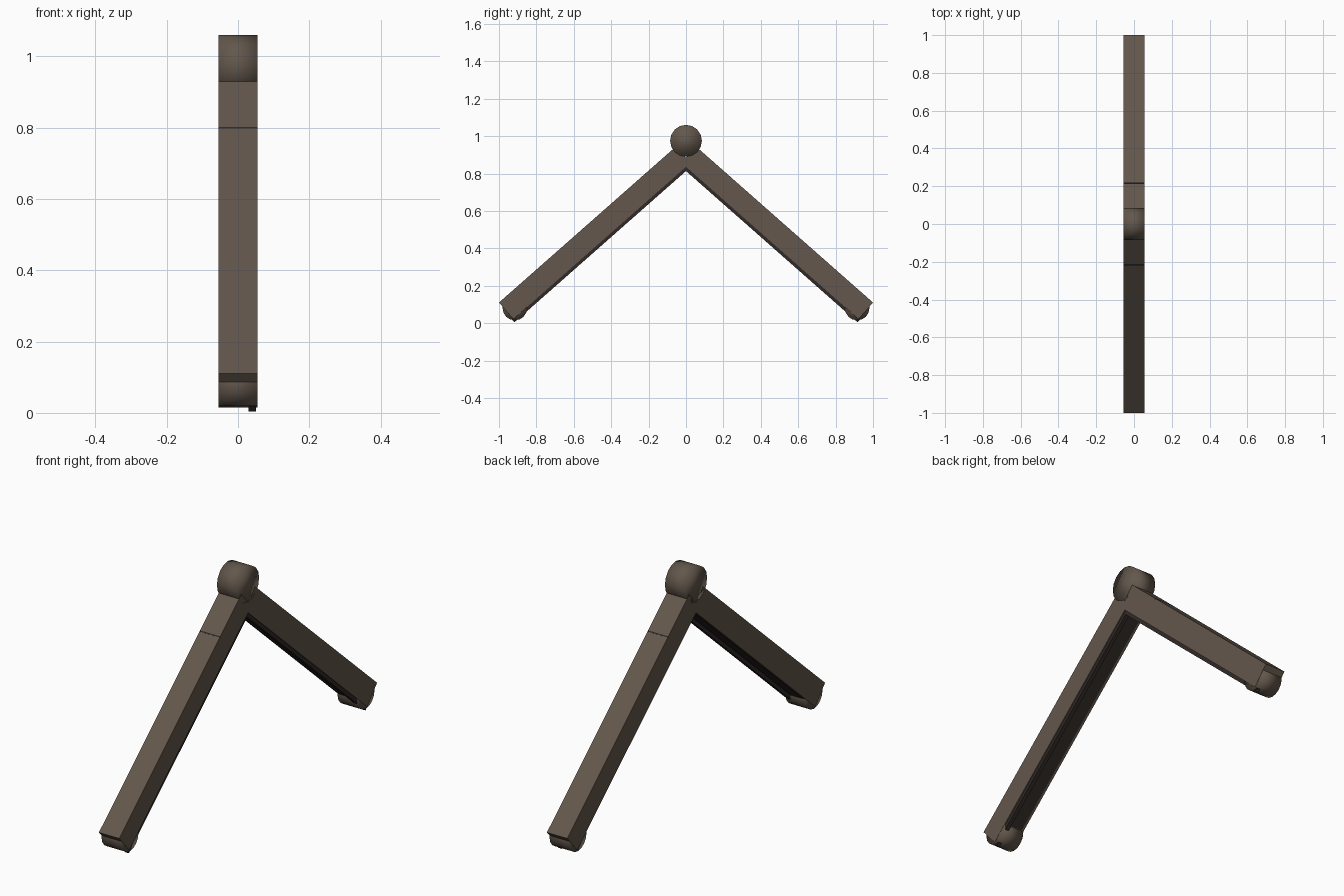
import bpy, bmesh, math

if "Cube" in bpy.data.objects:
    bpy.data.objects.remove(bpy.data.objects["Cube"])

ANG = math.radians(41.4)
U = (-math.cos(ANG), math.sin(ANG))    # up along the arm
N = (-math.sin(ANG), -math.cos(ANG))   # from outer face to underside


def material(name, rgb):
    m = bpy.data.materials.new(name)
    m.diffuse_color = (*rgb, 1)
    m.use_nodes = True
    m.node_tree.nodes["Principled BSDF"].inputs["Base Color"].default_value = m.diffuse_color
    return m


BROWN = material("brown", (0.125, 0.096, 0.072))
DARK = material("dark", (0.03, 0.022, 0.02))


def finish(bm, name, mat, smooth=False):
    bmesh.ops.recalc_face_normals(bm, faces=bm.faces)
    for f in bm.faces:
        f.smooth = smooth
    me = bpy.data.meshes.new(name)
    bm.to_mesh(me)
    bm.free()
    me.materials.append(mat)
    ob = bpy.data.objects.new(name, me)
    bpy.context.collection.objects.link(ob)
    return ob


def prism(name, pts, x0, x1, side, mat):
    """Extrude a profile given as (along arm, depth) points between x0 and x1."""
    bm = bmesh.new()
    vs = []
    for s, t in pts:
        y = 1.0 + s * U[0] + t * N[0]
        z = 0.11 + s * U[1] + t * N[1]
        vs.append(bm.verts.new((x0, side * y, z)))
    face = bm.faces.new(vs)
    ext = bmesh.ops.extrude_face_region(bm, geom=[face])
    for v in ext["geom"]:
        if isinstance(v, bmesh.types.BMVert):
            v.co.x = x1
    return finish(bm, name, mat)


def box(s0, s1, t0, t1):
    return [(s0, t0), (s1, t0), (s1, t1), (s0, t1)]


def knuckle(name, y, z, r, half):
    """Round hinge barrel lying along x, smoothly shaded."""
    bm = bmesh.new()
    bmesh.ops.create_cone(bm, cap_ends=True, segments=16, radius1=r, radius2=r, depth=half * 2)
    for v in bm.verts:
        v.co = (v.co.z, y + v.co.x, z + v.co.y)
    return finish(bm, name, BROWN, True)


# Top hinge
knuckle("top_hinge", 0, 0.975, 0.085, 0.055)

for side, tag in ((-1, "front"), (1, "back")):
    # Main beam and the tongue that enters the hinge
    prism(tag + "_beam", box(0, 1.262, 0, 0.117), -0.055, 0.055, side, BROWN)
    prism(tag + "_tongue", box(1.25, 1.30, 0.003, 0.06), -0.05, 0.05, side, BROWN)
    # Underside rail along one edge, and inset panel
    prism(tag + "_rail", box(-0.008, 1.25, 0.11, 0.134), 0.03, 0.05, side, DARK)
    prism(tag + "_under_panel", box(0.1, 1.22, 0.11, 0.119), -0.042, 0.022, side, DARK)
    # Seam across the outer face
    prism(tag + "_seam", box(1.04, 1.046, -0.0006, 0.005), -0.0552, 0.0552, side, DARK)
    # Foot roller
    knuckle(tag + "_foot_roller", side * 0.915, 0.081, 0.066, 0.0545)
